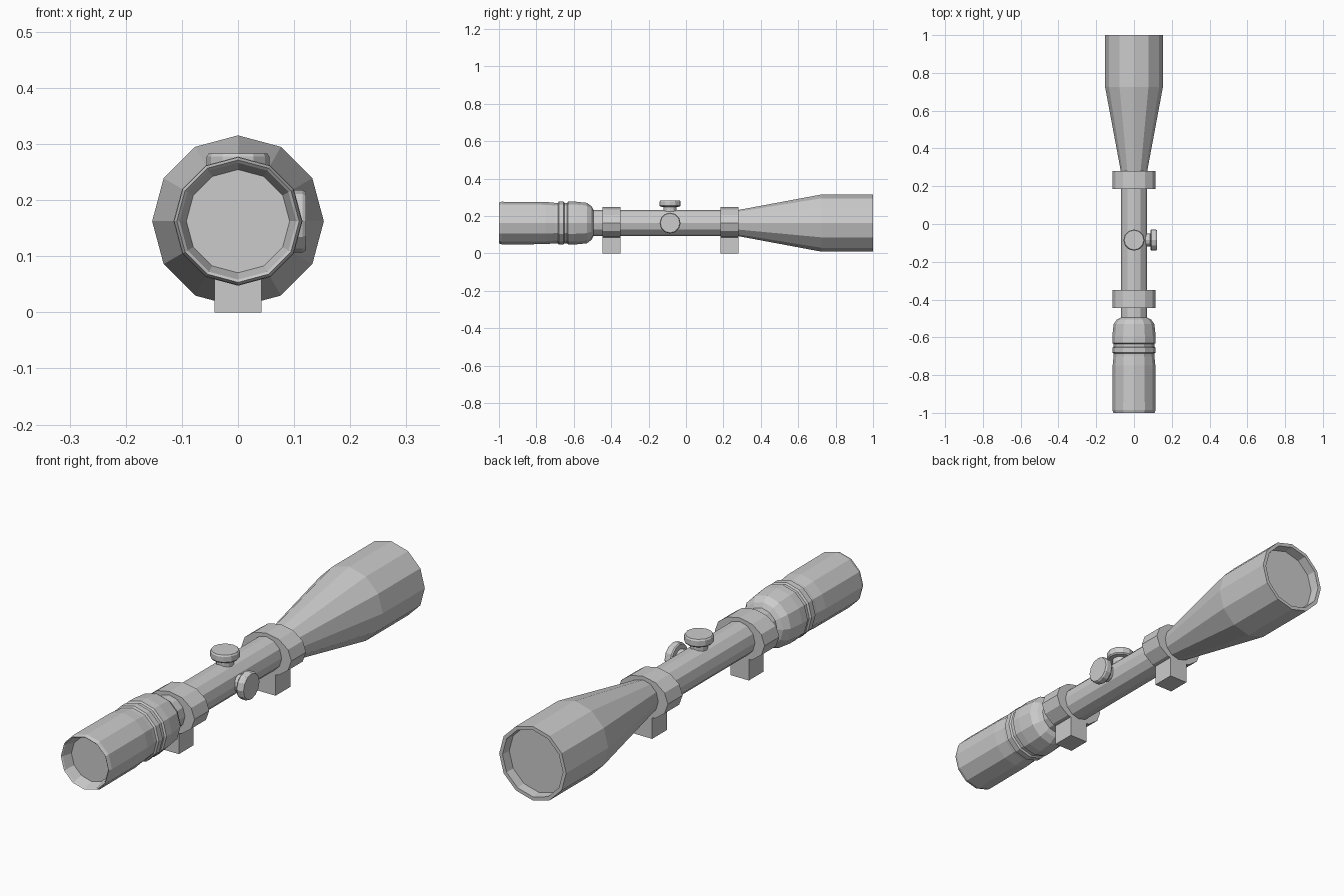
import bpy, bmesh
from math import pi, sin, cos
from mathutils import Matrix, Vector

if "Cube" in bpy.data.objects:
    bpy.data.objects.remove(bpy.data.objects["Cube"])

SIDES = 12
AXIS_Z = 0.1625


def lathe(name, profile, matrix):
    """Revolve (height, radius) points about local z, capping both ends."""
    bm = bmesh.new()
    rings = []
    for h, r in profile:
        rings.append([bm.verts.new((r * sin(2 * pi * i / SIDES),
                                    r * cos(2 * pi * i / SIDES), h))
                      for i in range(SIDES)])
    for a, b in zip(rings, rings[1:]):
        for i in range(SIDES):
            j = (i + 1) % SIDES
            bm.faces.new((a[i], a[j], b[j], b[i]))
    bm.faces.new(rings[0])
    bm.faces.new(rings[-1])
    bm.transform(matrix)
    bmesh.ops.recalc_face_normals(bm, faces=bm.faces)
    return finish(name, bm)


def finish(name, bm):
    mesh = bpy.data.meshes.new(name)
    bm.to_mesh(mesh)
    bm.free()
    obj = bpy.data.objects.new(name, mesh)
    bpy.context.collection.objects.link(obj)
    return obj


def box(name, center, size):
    bm = bmesh.new()
    bmesh.ops.create_cube(bm, size=1)
    bm.transform(Matrix.Translation(center) @ Matrix.Diagonal((*size, 1)))
    return finish(name, bm)


# local z becomes world y, on the tube axis
along_y = Matrix.Translation((0, 0, AXIS_Z)) @ Matrix.Rotation(-pi / 2, 4, 'X')

# scope body: recessed eyepiece lens, grooved eyepiece, tube, objective bell
lathe("scope_body", [
    (-0.955, 0.092), (-0.995, 0.104), (-1.0, 0.109), (-0.985, 0.114),
    (-0.75, 0.113), (-0.70, 0.108), (-0.685, 0.108),
    (-0.68, 0.115), (-0.655, 0.115), (-0.65, 0.108), (-0.635, 0.108),
    (-0.63, 0.115), (-0.595, 0.115), (-0.53, 0.108), (-0.505, 0.09),
    (-0.495, 0.07), (0.28, 0.07), (0.725, 0.153), (1.0, 0.153),
    (1.0, 0.138), (0.96, 0.135)], along_y)

# mounting rings (wider than tall) with their square feet
for label, y in (("rear", -0.398), ("front", 0.233)):
    half = 0.048
    stretch = along_y @ Matrix.Diagonal((0.114, 0.085, 1, 1))
    lathe(label + "_mount_ring", [(y - half, 1), (y + half, 1)], stretch)
    box(label + "_mount_foot", (0, y, 0.05), (0.084, 2 * half, 0.10))

# adjustment knobs: neck and chamfered cap, one up and one to the right
knob = [(0.055, 0.034), (0.086, 0.034), (0.088, 0.052), (0.093, 0.056),
        (0.115, 0.056), (0.121, 0.052)]
base = Matrix.Translation((0, -0.085, AXIS_Z))
lathe("top_knob", knob, base)
lathe("side_knob", knob, base @ Matrix.Rotation(pi / 2, 4, 'Y'))
